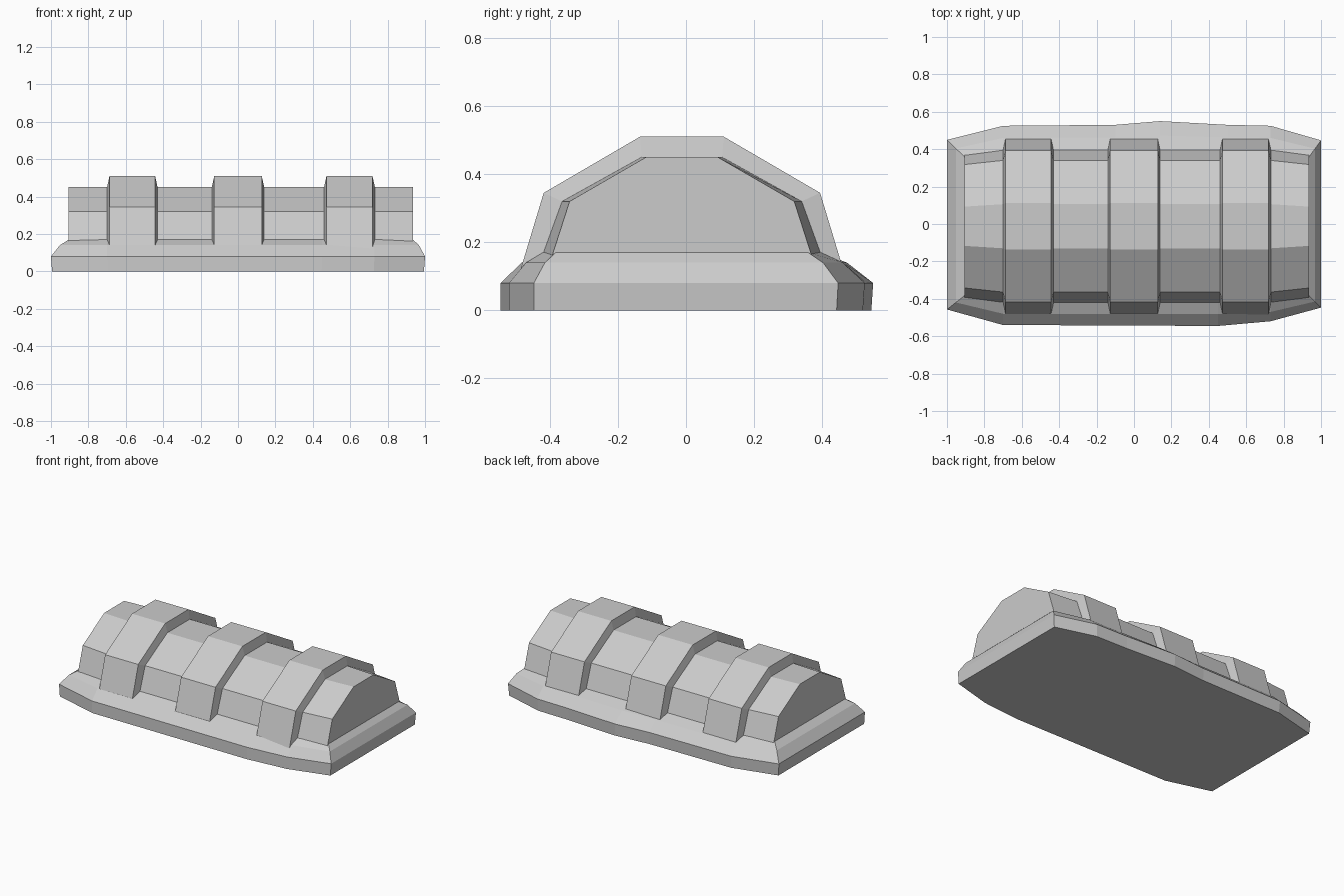
import bpy
import bmesh

if "Cube" in bpy.data.objects:
    bpy.data.objects.remove(bpy.data.objects["Cube"], do_unlink=True)

# One plain grey for the whole model
grey = bpy.data.materials.new("light grey")
grey.use_nodes = True
colour = (0.6, 0.6, 0.6, 1)
grey.diffuse_color = colour
grey.node_tree.nodes["Principled BSDF"].inputs["Base Color"].default_value = colour


def loft(name, rings):
    """Skin a list of equal closed rings and cap both ends."""
    bm = bmesh.new()
    loops = [[bm.verts.new(p) for p in ring] for ring in rings]
    count = len(loops[0])
    for a, b in zip(loops, loops[1:]):
        for i in range(count):
            j = (i + 1) % count
            bm.faces.new((a[i], a[j], b[j], b[i]))
    bm.faces.new(loops[0])
    bm.faces.new(loops[-1])
    bmesh.ops.recalc_face_normals(bm, faces=bm.faces)
    mesh = bpy.data.meshes.new(name)
    bm.to_mesh(mesh)
    bm.free()
    mesh.materials.append(grey)
    obj = bpy.data.objects.new(name, mesh)
    bpy.context.collection.objects.link(obj)
    return obj


CENTRE_Y = -0.012
LEFT_END, RIGHT_END = 0.935, -0.905

# Base slab: upright rim, then a slightly bulging slope up to the vault
outline = [(-1, 0.45), (-0.7, 0.525), (-0.1, 0.53), (0.14, 0.55), (0.5, 0.53),
           (0.73, 0.525), (1, 0.447), (1, -0.447), (0.73, -0.52),
           (0.45, -0.545), (-0.7, -0.54), (-1, -0.457)]


def inner(x, y):
    half = 0.37 if abs(x) == 1 else 0.408
    return (min(max(x, RIGHT_END), LEFT_END),
            CENTRE_Y + (half if y > 0 else -half))


foot = [(x * 0.994, y * 0.99 if y > 0 else y, 0) for x, y in outline]
rim = [(x, y, 0.08) for x, y in outline]
shoulder, crown = [], []
for x, y in outline:
    ix, iy = inner(x, y)
    shoulder.append(((x + ix) / 2, (y + iy) / 2, 0.14))
    crown.append((ix, iy, 0.17))
loft("base", [foot, rim, shoulder, crown])

# Vault: half profiles mirrored across the middle
end_half = [(0.383, 0.155), (0.33, 0.32), (0.105, 0.45)]
wall_half = [(0.412, 0.155), (0.352, 0.32), (0.118, 0.45)]
rib_half = [(0.474, 0.12), (0.406, 0.345), (0.123, 0.51)]


def section(x, half):
    pts = half + [(-y, z) for y, z in reversed(half)]
    return [(x, CENTRE_Y + y, z) for y, z in pts]


# Vault with three raised ribs that have slightly sloping cheeks
sections = [section(RIGHT_END, end_half)]
for start, stop in ((-0.7, -0.43), (-0.14, 0.14), (0.46, 0.732)):
    sections += [section(start, wall_half), section(start + 0.013, rib_half),
                 section(stop - 0.013, rib_half), section(stop, wall_half)]
sections.append(section(LEFT_END, end_half))
loft("ribbed_vault", sections)
